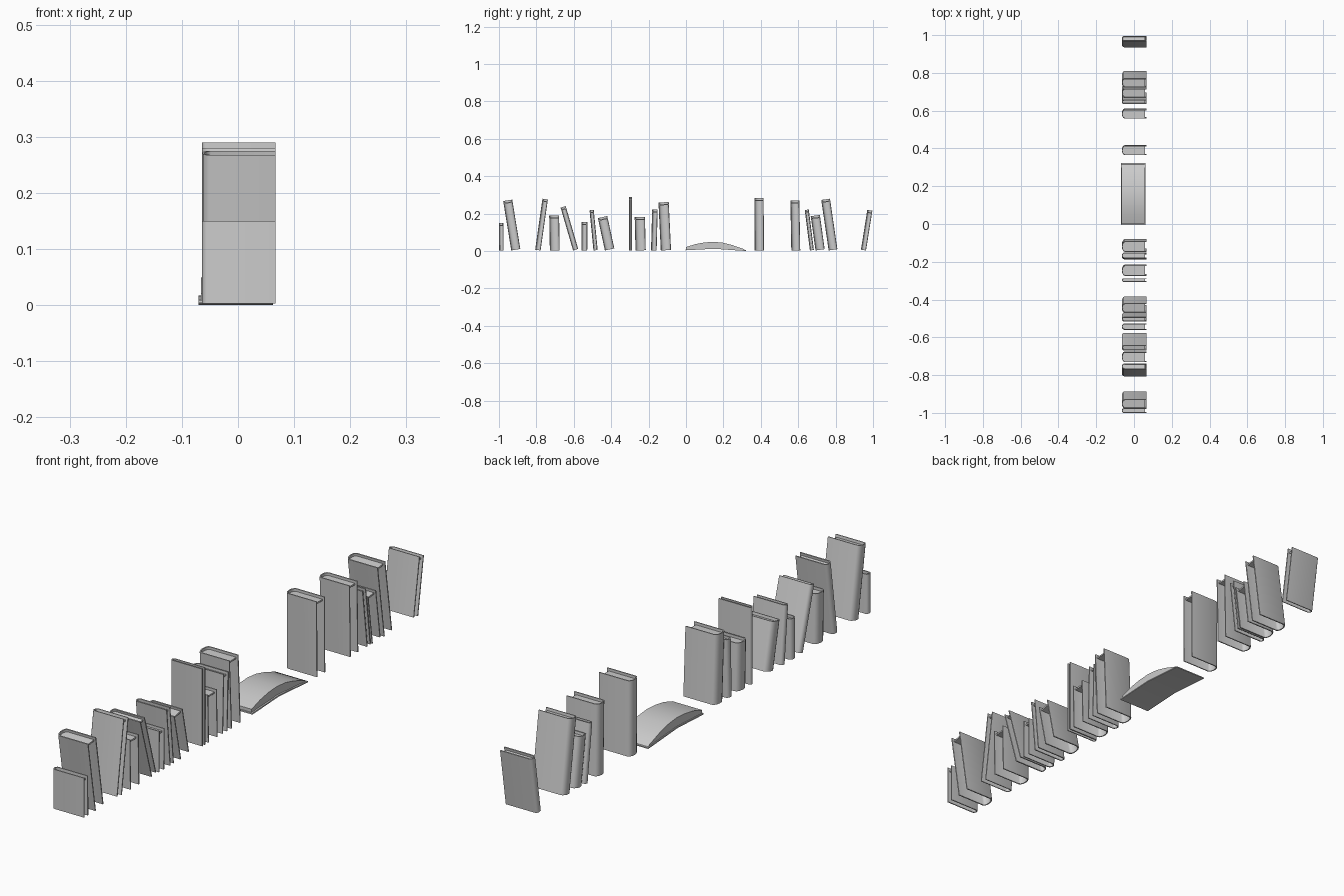
import bpy, math
from mathutils import Matrix

if "Cube" in bpy.data.objects:
    bpy.data.objects.remove(bpy.data.objects["Cube"])

XS, XF = -0.064, 0.067      # spine and fore-edge
WALL = 0.004


def prism(name, outline, axis_map, d0, d1):
    """Extrude a closed 2D outline from d0 to d1."""
    n = len(outline)
    verts = [axis_map(a, b, d) for d in (d0, d1) for a, b in outline]
    faces = [(i, (i + 1) % n, n + (i + 1) % n, n + i) for i in range(n)]
    faces += [tuple(reversed(range(n))), tuple(range(n, 2 * n))]
    me = bpy.data.meshes.new(name)
    me.from_pydata(verts, [], faces)
    ob = bpy.data.objects.new(name, me)
    bpy.context.collection.objects.link(ob)
    bpy.ops.object.select_all(action='DESELECT')
    ob.select_set(True)
    bpy.context.view_layer.objects.active = ob
    bpy.ops.object.mode_set(mode='EDIT')
    bpy.ops.mesh.select_all(action='SELECT')
    bpy.ops.mesh.normals_make_consistent(inside=False)
    bpy.ops.object.mode_set(mode='OBJECT')
    bpy.ops.object.shade_smooth_by_angle(angle=math.radians(40))
    return ob


def u_path(xs, xf, half, bulge, n=6):
    """Open path: one cover, round spine, other cover."""
    pts = [(xf, -half)]
    for i in range(n + 1):
        a = -math.pi / 2 + math.pi * i / n
        pts.append((xs + bulge - bulge * math.cos(a), half * math.sin(a)))
    return pts + [(xf, half)]


def book(i, y0, y1, top_y, h):
    """y0..y1 is the foot, top_y the centre of the head, h the full height."""
    t, yc = y1 - y0, (y0 + y1) / 2
    a = math.atan2(top_y - yc, h)
    t *= math.cos(a)
    length = (h - 0.003 - t * abs(math.sin(a))) / math.cos(a)
    lift = 0.003 + t / 2 * abs(math.sin(a))
    mat = Matrix.Translation((0, yc, lift)) @ Matrix.Rotation(-a, 4, 'X')
    half, bulge = t / 2, min(0.014, t * 0.4)
    outer = u_path(XS, XF, half, bulge)
    inner = u_path(XS + WALL, XF, half - WALL, max(bulge - WALL * 0.5, 0.003))
    up = lambda x, y, z: (x, y, z)
    # wrap-round cover
    prism(f"book_cover_{i}", outer + inner[::-1], up, 0, length).matrix_world = mat
    # page tops set just below the head of the cover
    pages = u_path(XS + WALL, XF - 0.008, half - WALL, max(bulge - WALL * 0.5, 0.003))
    prism(f"book_pages_{i}", pages, up, length - 0.016, length - 0.010).matrix_world = mat


# standing and leaning books: foot start, foot end, head centre, height
BOOKS = [
    (-1.0, -0.975, -0.988, 0.15), (-0.935, -0.885, -0.955, 0.275),
    (-0.807, -0.777, -0.752, 0.28), (-0.728, -0.675, -0.705, 0.19),
    (-0.605, -0.575, -0.66, 0.24), (-0.56, -0.528, -0.543, 0.155),
    (-0.495, -0.472, -0.505, 0.22), (-0.435, -0.382, -0.449, 0.187),
    (-0.306, -0.288, -0.297, 0.29), (-0.27, -0.215, -0.247, 0.182),
    (-0.187, -0.157, -0.166, 0.222), (-0.135, -0.08, -0.12, 0.262),
    (0.367, 0.417, 0.39, 0.284), (0.563, 0.611, 0.582, 0.27),
    (0.662, 0.684, 0.645, 0.222), (0.692, 0.742, 0.69, 0.193),
    (0.762, 0.81, 0.745, 0.28), (0.935, 0.963, 0.984, 0.22),
]
for k, b in enumerate(BOOKS, 1):
    book(k, *b)

# open book lying flat, arched over its spine
along_x = lambda y, z, x: (x, y, z)
cover = [(-0.004, 0.004), (0.15, 0.012), (0.322, 0.0), (0.322, 0.004),
         (0.15, 0.017), (-0.004, 0.009)]
prism("open_book_cover", cover, along_x, -0.07, 0.062)
arch = [(0.0, 0.009), (0.15, 0.016), (0.316, 0.004), (0.31, 0.01), (0.25, 0.031),
        (0.2, 0.044), (0.15, 0.049), (0.1, 0.046), (0.05, 0.037), (0.0, 0.021)]
prism("open_book_pages", arch, along_x, -0.066, 0.056)
